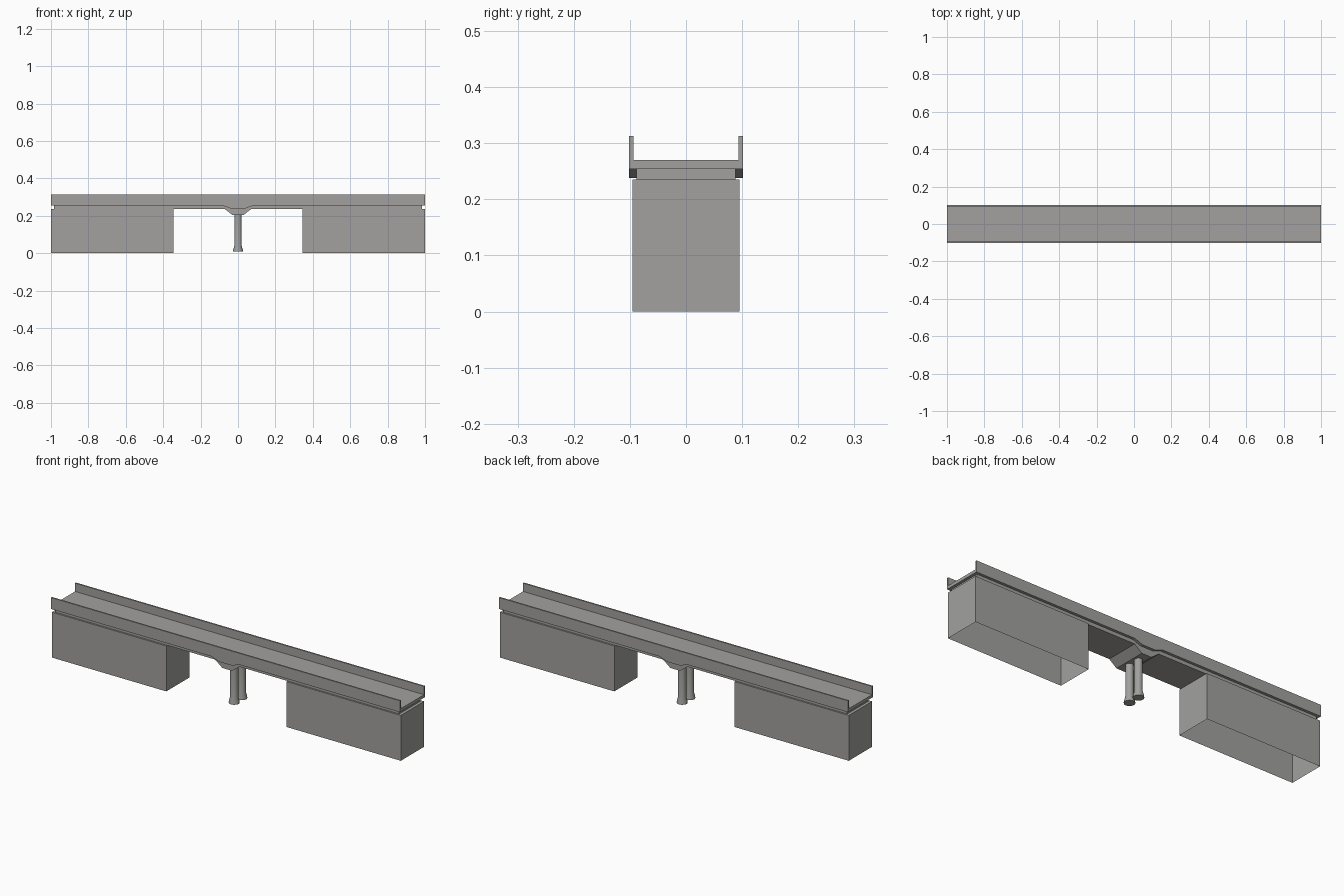
import bpy, bmesh, math

if "Cube" in bpy.data.objects:
    bpy.data.objects.remove(bpy.data.objects["Cube"])

concrete = bpy.data.materials.new("concrete_grey")
concrete.diffuse_color = (0.36, 0.358, 0.345, 1)
concrete.use_nodes = True
concrete.node_tree.nodes["Principled BSDF"].inputs["Base Color"].default_value = concrete.diffuse_color


def finish(bm, name):
    bmesh.ops.recalc_face_normals(bm, faces=bm.faces)
    mesh = bpy.data.meshes.new(name)
    bm.to_mesh(mesh)
    bm.free()
    mesh.materials.append(concrete)
    ob = bpy.data.objects.new(name, mesh)
    bpy.context.collection.objects.link(ob)
    return ob


def prism(name, profile, y0, y1):
    """Extrude an x-z outline along y."""
    bm = bmesh.new()
    face = bm.faces.new([bm.verts.new((x, y0, z)) for x, z in profile])
    ext = bmesh.ops.extrude_face_region(bm, geom=[face])
    verts = [v for v in ext["geom"] if isinstance(v, bmesh.types.BMVert)]
    bmesh.ops.translate(bm, verts=verts, vec=(0, y1 - y0, 0))
    return finish(bm, name)


def haunched(half, top, low, wide, dip, narrow):
    """Beam outline whose underside drops around the pier."""
    return [(-half, top), (-half, low), (-wide, low), (-narrow, dip),
            (narrow, dip), (wide, low), (half, low), (half, top)]


# road slab
prism("road_deck", haunched(1, .27, .254, .08, .238, .037), -.095, .095)

# parapets
for s, side in ((-1, "front"), (1, "back")):
    y0, y1 = sorted((s * .094, s * .102))
    prism(side + "_parapet", haunched(1, .313, .254, .08, .238, .037), y0, y1)

# girder with haunch over the pier
prism("girder", haunched(.985, .256, .2355, .07, .203, .028), -.088, .088)

# abutments, open underneath
for s, side in ((-1, "left"), (1, "right")):
    bm = bmesh.new()
    bmesh.ops.create_cube(bm, size=1)
    for v in bm.verts:
        v.co = (s * .672 + v.co.x * .656, v.co.y * .191, (v.co.z + .5) * .235)
    bm.normal_update()
    bottom = [f for f in bm.faces if f.normal.z < -.9]
    bmesh.ops.delete(bm, geom=bottom, context='FACES_ONLY')
    ob = finish(bm, side + "_abutment")
    # keep normals pointing outwards on the open box
    top = max(ob.data.polygons, key=lambda p: p.center.z)
    if top.normal.z < 0:
        ob.data.flip_normals()

# flared round columns
SIDES = 20
for s, side in ((-1, "front"), (1, "back")):
    bm = bmesh.new()
    rings = []
    for z, r in ((.01, .026), (.018, .0255), (.042, .019), (.208, .019)):
        rings.append([bm.verts.new((r * math.cos(a), s * .031 + r * math.sin(a), z))
                      for a in (2 * math.pi * i / SIDES for i in range(SIDES))])
    for lo, hi in zip(rings, rings[1:]):
        for i in range(SIDES):
            j = (i + 1) % SIDES
            bm.faces.new((lo[i], lo[j], hi[j], hi[i]))
    bm.faces.new(rings[0])
    bm.faces.new(rings[-1])
    ob = finish(bm, side + "_column")
    bpy.ops.object.select_all(action='DESELECT')
    ob.select_set(True)
    bpy.context.view_layer.objects.active = ob
    bpy.ops.object.shade_smooth_by_angle(angle=math.radians(35))
